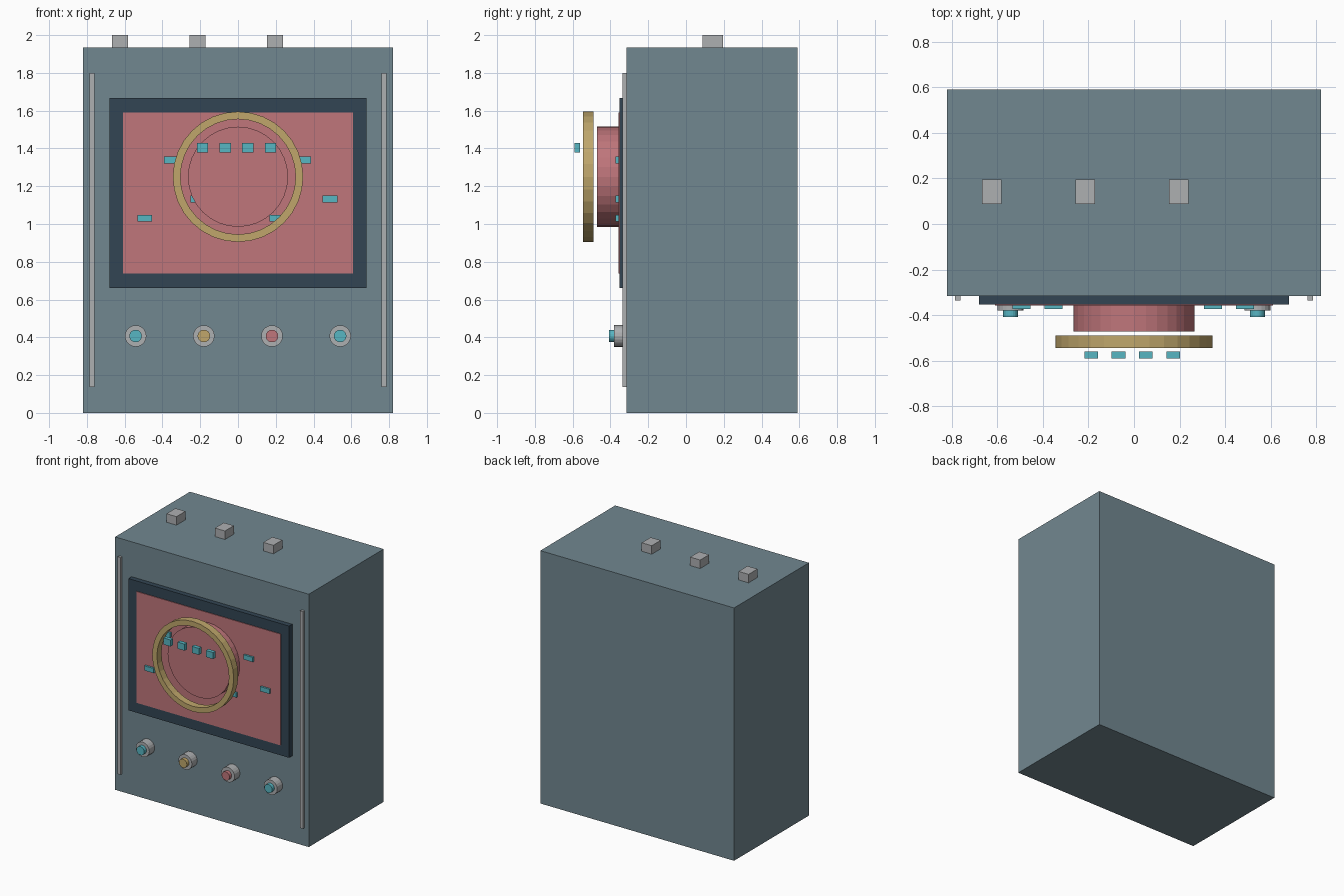
import bpy
import math

old = bpy.data.objects.get("Cube")
if old:
    bpy.data.objects.remove(old, do_unlink=True)


def material(name, rgb):
    # Convert display values to linear ones
    colour = [(c / 255) ** 2.2 for c in rgb] + [1.0]
    mat = bpy.data.materials.new(name)
    mat.use_nodes = True
    mat.diffuse_color = colour
    mat.node_tree.nodes["Principled BSDF"].inputs["Base Color"].default_value = colour
    return mat


SLATE = material("slate_blue", (113, 134, 143))
NAVY = material("dark_navy", (54, 71, 84))
RED = material("dusty_red", (190, 117, 122))
GOLD = material("brass_gold", (190, 165, 107))
CYAN = material("cyan", (88, 180, 193))
GREY = material("light_grey", (172, 174, 176))


def box(name, x, y, z, mat):
    """Box from (min, max) pairs along each axis."""
    bpy.ops.mesh.primitive_cube_add(size=1, location=[sum(p) / 2 for p in (x, y, z)])
    obj = bpy.context.object
    obj.name = name
    obj.scale = [p[1] - p[0] for p in (x, y, z)]
    bpy.ops.object.transform_apply(location=False, rotation=False)
    obj.data.materials.append(mat)
    return obj


def around(c, size):
    return (c - size / 2, c + size / 2)


def disc(name, x, z, radius, y, mat, sides=24):
    """Cylinder whose axis runs front to back."""
    bpy.ops.mesh.primitive_cylinder_add(
        vertices=sides, radius=radius, depth=y[1] - y[0],
        location=(x, sum(y) / 2, z), rotation=(math.pi / 2, 0, 0))
    obj = bpy.context.object
    obj.name = name
    obj.data.materials.append(mat)
    return obj


def ring(name, z, outer, inner, y, mat, sides=32):
    """Flat hoop with a rectangular section, axis front to back."""
    section = [(outer, y[0]), (outer, y[1]), (inner, y[1]), (inner, y[0])]
    verts, faces = [], []
    for i in range(sides):
        a = 2 * math.pi * i / sides
        verts += [(r * math.cos(a), d, r * math.sin(a)) for r, d in section]
        for k in range(4):
            n, j = (k + 1) % 4, (i + 1) % sides
            faces.append((4 * i + k, 4 * i + n, 4 * j + n, 4 * j + k))
    mesh = bpy.data.meshes.new(name)
    mesh.from_pydata(verts, [], faces)
    mesh.materials.append(mat)
    obj = bpy.data.objects.new(name, mesh)
    obj.location.z = z
    bpy.context.collection.objects.link(obj)
    return obj


FRONT = -0.315

# Cabinet, bezel and screen
box("cabinet", (-0.82, 0.82), (FRONT, 0.59), (0, 1.935), SLATE)
box("screen_bezel", (-0.68, 0.68), (-0.353, FRONT), (0.66, 1.668), NAVY)
box("screen", (-0.61, 0.61), (-0.358, -0.33), (0.738, 1.59), RED)

# Drum and floating hoop
disc("drum", 0, 1.25, 0.265, (-0.472, -0.34), RED, 32)
ring("hoop", 1.25, 0.345, 0.305, (-0.545, -0.49), GOLD)

# Lights floating before the hoop
for i in range(4):
    box(f"hoop_light_{i + 1}", around(-0.188 + 0.12 * i, 0.06),
        (-0.59, -0.56), around(1.403, 0.05), CYAN)

# Markers scattered over the screen
for i in range(8):
    box(f"screen_marker_{i + 1}", around(-0.493 + 0.14 * i, 0.078),
        (-0.373, -0.35), around(1.03 + 0.103 * (3 * i % 5), 0.036), CYAN)

# Side trims
for side, name in ((-1, "right_trim"), (1, "left_trim")):
    box(name, around(0.773 * side, 0.025), (-0.335, FRONT), (0.138, 1.8), GREY)

# Knobs with coloured caps
for i, cap in enumerate((CYAN, GOLD, RED, CYAN)):
    x = -0.542 + 0.361 * i
    disc(f"knob_base_{i + 1}", x, 0.407, 0.057, (-0.38, FRONT), GREY, 20)
    disc(f"knob_cap_{i + 1}", x, 0.407, 0.033, (-0.407, -0.375), cap, 20)

# Blocks on the roof
for i in range(3):
    box(f"roof_block_{i + 1}", around(-0.624 + 0.41 * i, 0.085),
        (0.087, 0.195), (1.93, 2.0), GREY)
